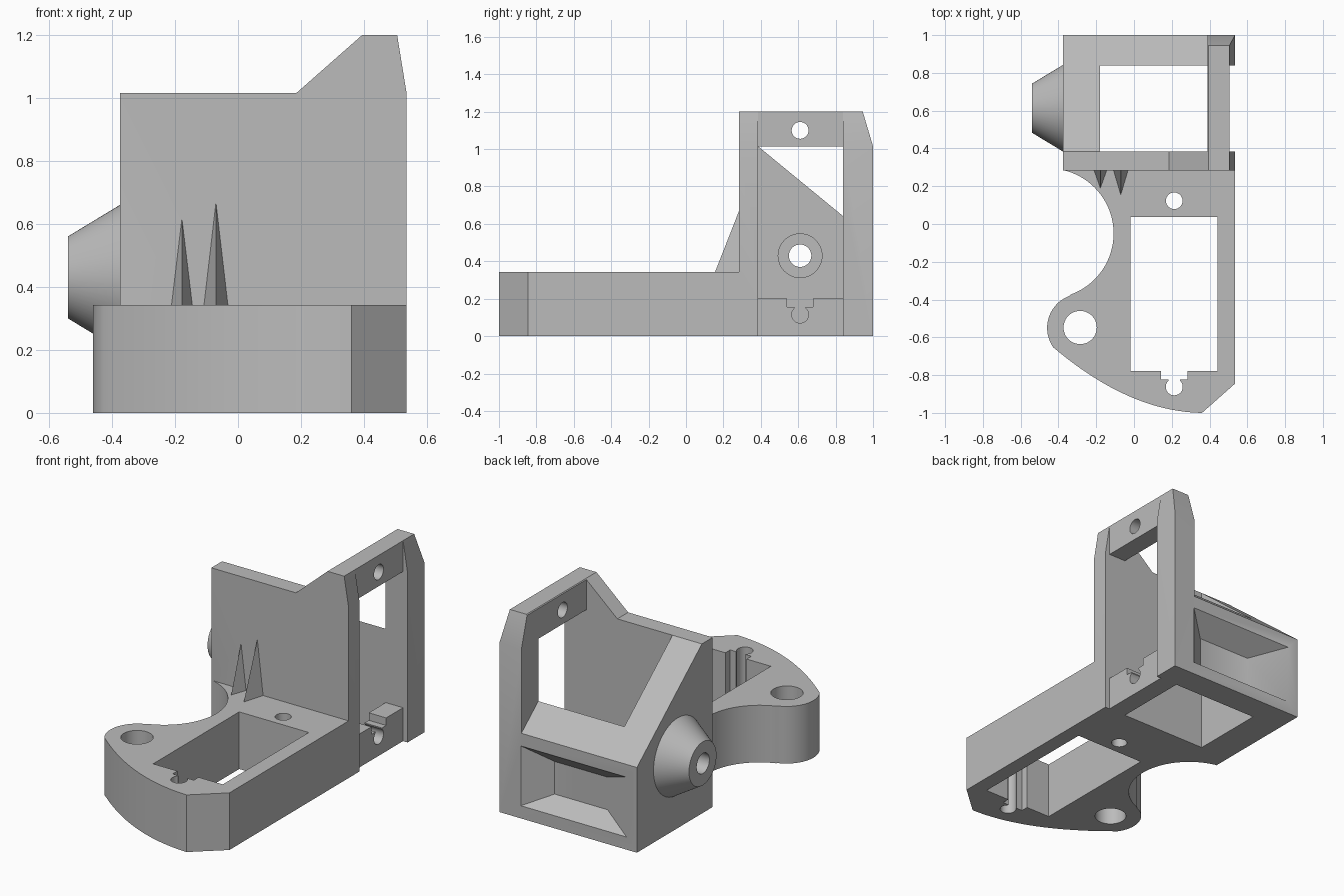
import bpy, bmesh
from math import cos, sin, radians
from mathutils import Vector

default = bpy.data.objects.get("Cube")
if default:
    bpy.data.objects.remove(default, do_unlink=True)

grey = bpy.data.materials.new("plain grey")
grey.use_nodes = True
COLOUR = (0.5, 0.5, 0.5, 1)
grey.diffuse_color = COLOUR
grey.node_tree.nodes["Principled BSDF"].inputs["Base Color"].default_value = COLOUR


def finish(name, bm):
    """Turn a bmesh into a named object."""
    bmesh.ops.recalc_face_normals(bm, faces=bm.faces)
    mesh = bpy.data.meshes.new(name)
    bm.to_mesh(mesh)
    bm.free()
    mesh.materials.append(grey)
    obj = bpy.data.objects.new(name, mesh)
    bpy.context.collection.objects.link(obj)
    return obj


def prism(name, axis, lo, hi, points, far_points=None):
    """Extrude a profile along an axis; a second profile makes it taper."""
    place = {"x": lambda u, v, w: (w, u, v),
             "y": lambda u, v, w: (u, w, v),
             "z": lambda u, v, w: (u, v, w)}[axis]
    bm = bmesh.new()
    near = [bm.verts.new(place(*p, lo)) for p in points]
    far = [bm.verts.new(place(*p, hi)) for p in far_points or points]
    bm.faces.new(near)
    bm.faces.new(far)
    n = len(near)
    for i in range(n):
        j = (i + 1) % n
        bm.faces.new((near[i], near[j], far[j], far[i]))
    return finish(name, bm)


def arc(cx, cy, r, start, end, steps):
    angles = [radians(start + (end - start) * i / steps) for i in range(steps + 1)]
    return [(cx + r * cos(a), cy + r * sin(a)) for a in angles]


def circle(cx, cy, r, steps=48):
    return arc(cx, cy, r, 0, 360, steps)[:-1]


def rect(u0, u1, v0, v1):
    return [(u0, v0), (u1, v0), (u1, v1), (u0, v1)]


def keyhole(u0, u1, v0, v1, c):
    """Rectangular opening with a stepped slot and round hole on its lower side."""
    slot, neck, step, drop, r = 0.07, 0.03, 0.045, 0.085, 0.045
    return ([(u0, v1), (u0, v0), (c - slot, v0), (c - slot, v0 - step),
             (c - neck, v0 - step)]
            + arc(c, v0 - drop, r, 132, 408, 32)
            + [(c + neck, v0 - step), (c + slot, v0 - step), (c + slot, v0),
               (u1, v0), (u1, v1)])


def combine(target, other, operation):
    """Apply a boolean and drop the helper object."""
    mod = target.modifiers.new("combine", "BOOLEAN")
    mod.operation, mod.solver, mod.object = operation, "EXACT", other
    bpy.context.view_layer.objects.active = target
    bpy.ops.object.modifier_apply(modifier=mod.name)
    bpy.data.objects.remove(other, do_unlink=True)


def cut(target, *args):
    helper = prism("cutter", *args)
    helper.hide_render = True
    combine(target, helper, "DIFFERENCE")


# Bracket block with its raised post on one side
bracket = prism("bracket", "y", 0.283, 1.0, [
    (-0.375, 0), (0.535, 0), (0.535, 1.015), (0.505, 1.2),
    (0.395, 1.2), (0.185, 1.015), (-0.375, 1.015)])

# Sloping rim, open chamber, outer channel and chamfered back of the post
cut(bracket, "x", -0.6, 0.39, [(0.385, 1.015), (1.2, 0.346), (1.2, 1.4), (0.385, 1.4)])
cut(bracket, "z", -0.1, 1.4, rect(-0.18, 0.39, 0.385, 0.84))
cut(bracket, "z", -0.1, 1.4, rect(0.505, 0.6, 0.385, 0.84))
cut(bracket, "x", 0.3, 0.6, [(1.0, 1.015), (0.945, 1.2), (0.93, 1.25), (1.1, 1.25), (1.1, 1.015)])

# Post window with its slot, and the screw hole above it
cut(bracket, "x", 0.38, 0.6, keyhole(0.385, 0.84, 0.2, 1.015, 0.61))
cut(bracket, "x", 0.38, 0.6, circle(0.61, 1.1, 0.045))

# Tapered recess in the back wall
cut(bracket, "y", 1.005, 0.885, rect(-0.315, 0.4, 0.073, 0.438), rect(-0.1, 0.25, 0.14, 0.335))

# Conical side boss with a stepped bore
boss = prism("boss", "x", -0.54, -0.35, circle(0.613, 0.43, 0.13, 64),
             circle(0.613, 0.43, 0.245, 64))
combine(bracket, boss, "UNION")
cut(bracket, "x", -0.6, -0.1, circle(0.61, 0.43, 0.06))
cut(bracket, "x", -0.4, -0.1, circle(0.61, 0.43, 0.117))

# Curved base plate: bowed front edge, rounded ear and scooped side
p0, p1, p2 = Vector((0.36, -1)), Vector((-0.0265, -0.9935)), Vector((-0.427, -0.653))
bow = [tuple(p0 * (1 - t) ** 2 + p1 * 2 * t * (1 - t) + p2 * t * t)
       for t in [i / 24 for i in range(24)]]
outline = ([(0.535, 0.3), (0.535, -0.845)] + bow
           + arc(-0.28, -0.55, 0.18, 215, 111, 20)
           + arc(-0.452, -0.05, 0.344, -70, 77, 36) + [(-0.37, 0.3)])
base = prism("base_plate", "z", 0, 0.342, outline)
cut(base, "z", -0.1, 0.5, keyhole(-0.018, 0.443, -0.777, 0.037, 0.213))
cut(base, "z", -0.1, 0.5, circle(-0.285, -0.548, 0.088))
cut(base, "z", -0.1, 0.5, circle(0.213, 0.123, 0.044))
combine(bracket, base, "UNION")

# Two pointed ribs between the base plate and the wall
for x, half, tip, top in ((-0.178, 0.033, 0.19, 0.617), (-0.07, 0.038, 0.155, 0.668)):
    bm = bmesh.new()
    for co in ((x - half, 0.283, 0.342), (x + half, 0.283, 0.342),
               (x, tip, 0.342), (x, 0.283, top), (x, 0.33, 0.25)):
        bm.verts.new(co)
    bmesh.ops.convex_hull(bm, input=bm.verts)
    combine(bracket, finish("rib", bm), "UNION")

# Smooth the curves, keep the corners sharp
bpy.ops.object.select_all(action="DESELECT")
bracket.name = "bracket_and_base"
bracket.select_set(True)
bpy.context.view_layer.objects.active = bracket
bpy.ops.object.shade_smooth_by_angle(angle=radians(30))
